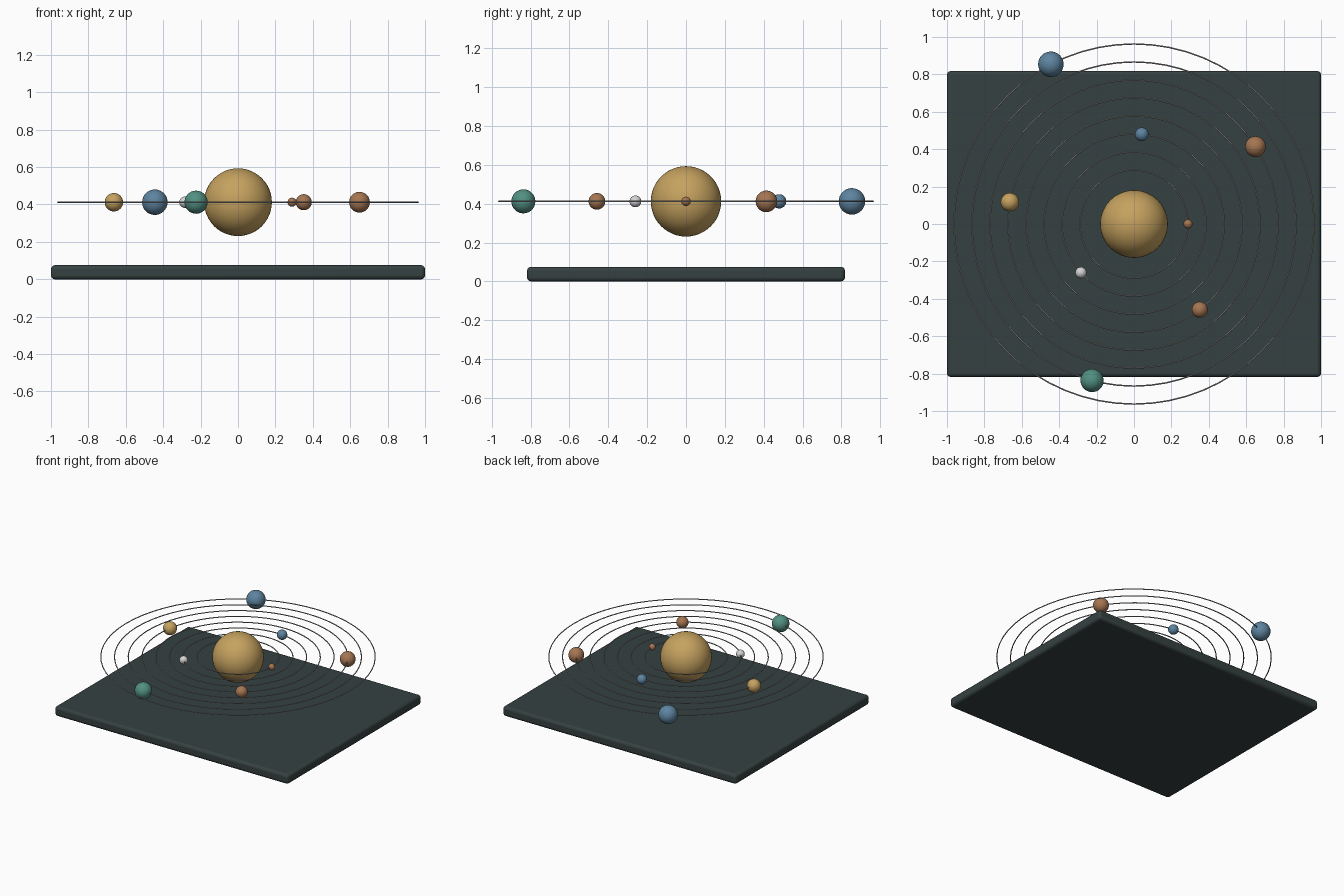
import bpy, math

if "Cube" in bpy.data.objects:
    bpy.data.objects.remove(bpy.data.objects["Cube"])

COLOURS = {
    "slate": (0.037, 0.053, 0.053),
    "gold": (0.56, 0.36, 0.115),
    "brown": (0.38, 0.18, 0.085),
    "blue": (0.11, 0.23, 0.35),
    "teal": (0.085, 0.28, 0.225),
    "silver": (0.66, 0.66, 0.67),
    "wire_grey": (0.36, 0.36, 0.36),
}
MATS = {}
for name, rgb in COLOURS.items():
    MATS[name] = bpy.data.materials.new(name)
    MATS[name].diffuse_color = (*rgb, 1)

HEIGHT = 0.412      # plane of the orbits
STEP = 0.09627      # spacing between orbits


def finish(name, colour):
    ob = bpy.context.object
    ob.name = name
    ob.data.materials.append(MATS[colour])
    return ob


def ball(name, radius, x, y, colour, segments=32):
    bpy.ops.mesh.primitive_uv_sphere_add(segments=segments, ring_count=segments // 2,
                                         radius=radius, location=(x, y, HEIGHT))
    bpy.ops.object.shade_smooth()
    return finish(name, colour)


# Base slab with rounded edges
bpy.ops.mesh.primitive_cube_add(size=1, location=(0, 0, 0.0375))
base = finish("base", "slate")
base.scale = (2, 1.636, 0.075)
bpy.ops.object.transform_apply(location=False, rotation=False, scale=True)
bevel = base.modifiers.new("rounded_edges", "BEVEL")
bevel.width = 0.02
bevel.segments = 3
bpy.ops.object.shade_smooth_by_angle(angle=math.radians(35))

# Central sun
ball("sun", 0.181, 0, 0, "gold", 48)

# Planets, each on its own wire orbit and turned a fixed angle from the last
planets = ["brown", "silver", "blue", "brown", "gold", "brown", "teal", "blue"]
for i, colour in enumerate(planets):
    orbit = STEP * (i + 3)
    bpy.ops.mesh.primitive_torus_add(major_radius=orbit, minor_radius=0.0038,
                                     major_segments=64, minor_segments=8,
                                     location=(0, 0, HEIGHT))
    bpy.ops.object.shade_smooth()
    finish(f"orbit_{i + 1}", "wire_grey")
    angle = math.radians(222.5 * i)
    ball(f"planet_{i + 1}", 0.024 + 0.0063 * i,
         orbit * math.cos(angle), orbit * math.sin(angle), colour)

for m in bpy.data.materials:
    if m.users and not m.is_grease_pencil:
        m.use_nodes = True
        m.node_tree.nodes["Principled BSDF"].inputs["Base Color"].default_value = m.diffuse_color
